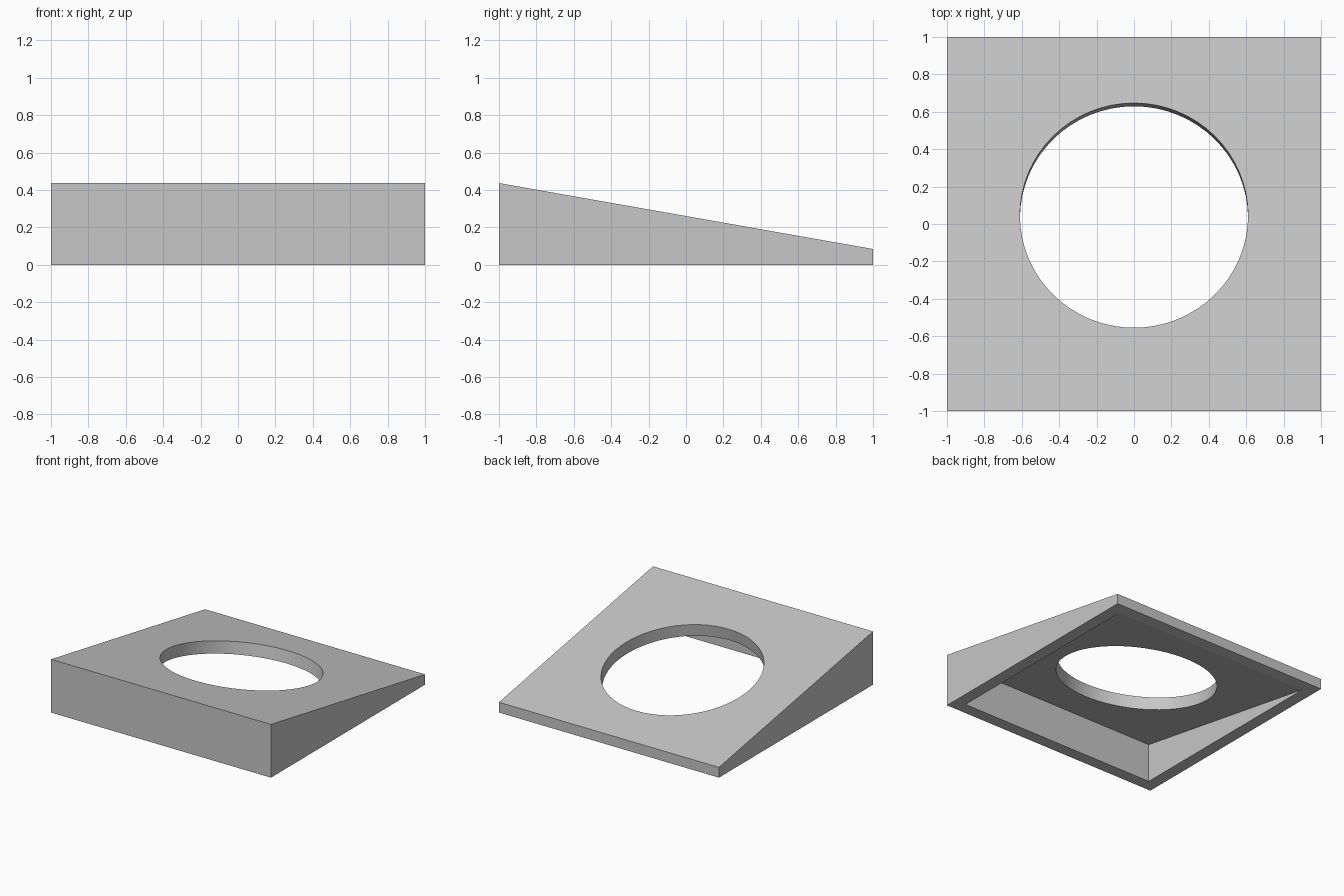
import bpy, bmesh, math
from mathutils import Matrix, Vector

cube = bpy.data.objects.get("Cube")
if cube:
    bpy.data.objects.remove(cube, do_unlink=True)

ANGLE = math.radians(10)
SLOPE = math.tan(ANGLE)
MID_HEIGHT = 0.261      # top surface height at y = 0
WALL = 0.1
HOLE_RADIUS = 0.61
HOLE_Y = 0.046

grey = bpy.data.materials.new("light grey")
grey.use_nodes = True
colour = (0.57, 0.57, 0.57, 1)
grey.diffuse_color = colour
grey.node_tree.nodes["Principled BSDF"].inputs["Base Color"].default_value = colour


def add_object(name, bm):
    bmesh.ops.recalc_face_normals(bm, faces=bm.faces)
    mesh = bpy.data.meshes.new(name)
    bm.to_mesh(mesh)
    bm.free()
    mesh.materials.append(grey)
    obj = bpy.data.objects.new(name, mesh)
    bpy.context.collection.objects.link(obj)
    return obj


def wedge(name, half, mid, bottom):
    """Prism with a sloping top, from a side profile extruded along x."""
    bm = bmesh.new()
    profile = [(-half, bottom), (half, bottom),
               (half, mid - half * SLOPE), (-half, mid + half * SLOPE)]
    face = bm.faces.new([bm.verts.new((-half, y, z)) for y, z in profile])
    side = bmesh.ops.extrude_face_region(bm, geom=[face])["geom"]
    moved = [v for v in side if isinstance(v, bmesh.types.BMVert)]
    bmesh.ops.translate(bm, verts=moved, vec=(2 * half, 0, 0))
    return add_object(name, bm)


# Outer wedge
base = wedge("wedge_base", 1, MID_HEIGHT, 0)

# Hollow underside, parallel to the sloping top
hollow = wedge("hollow_cutter", 1 - WALL, MID_HEIGHT - WALL / math.cos(ANGLE), -0.2)

# Round opening, square to the sloping top
bm = bmesh.new()
centre = Vector((0, HOLE_Y, MID_HEIGHT - HOLE_Y * SLOPE))
bmesh.ops.create_cone(bm, cap_ends=True, segments=64, radius1=HOLE_RADIUS,
                      radius2=HOLE_RADIUS, depth=1.2,
                      matrix=Matrix.Translation(centre) @ Matrix.Rotation(-ANGLE, 4, 'X'))
hole = add_object("hole_cutter", bm)

cutters = [hollow, hole]
for cutter in cutters:
    cutter.hide_render = True
    mod = base.modifiers.new(cutter.name, 'BOOLEAN')
    mod.operation = 'DIFFERENCE'
    mod.solver = 'EXACT'
    mod.object = cutter

# Bake the cuts and discard the cutters
depsgraph = bpy.context.evaluated_depsgraph_get()
cut_mesh = bpy.data.meshes.new_from_object(base.evaluated_get(depsgraph))
base.modifiers.clear()
base.data = cut_mesh
for cutter in cutters:
    bpy.data.objects.remove(cutter, do_unlink=True)

bpy.ops.object.select_all(action='DESELECT')
base.select_set(True)
bpy.context.view_layer.objects.active = base
bpy.ops.object.shade_smooth_by_angle(angle=math.radians(9))
